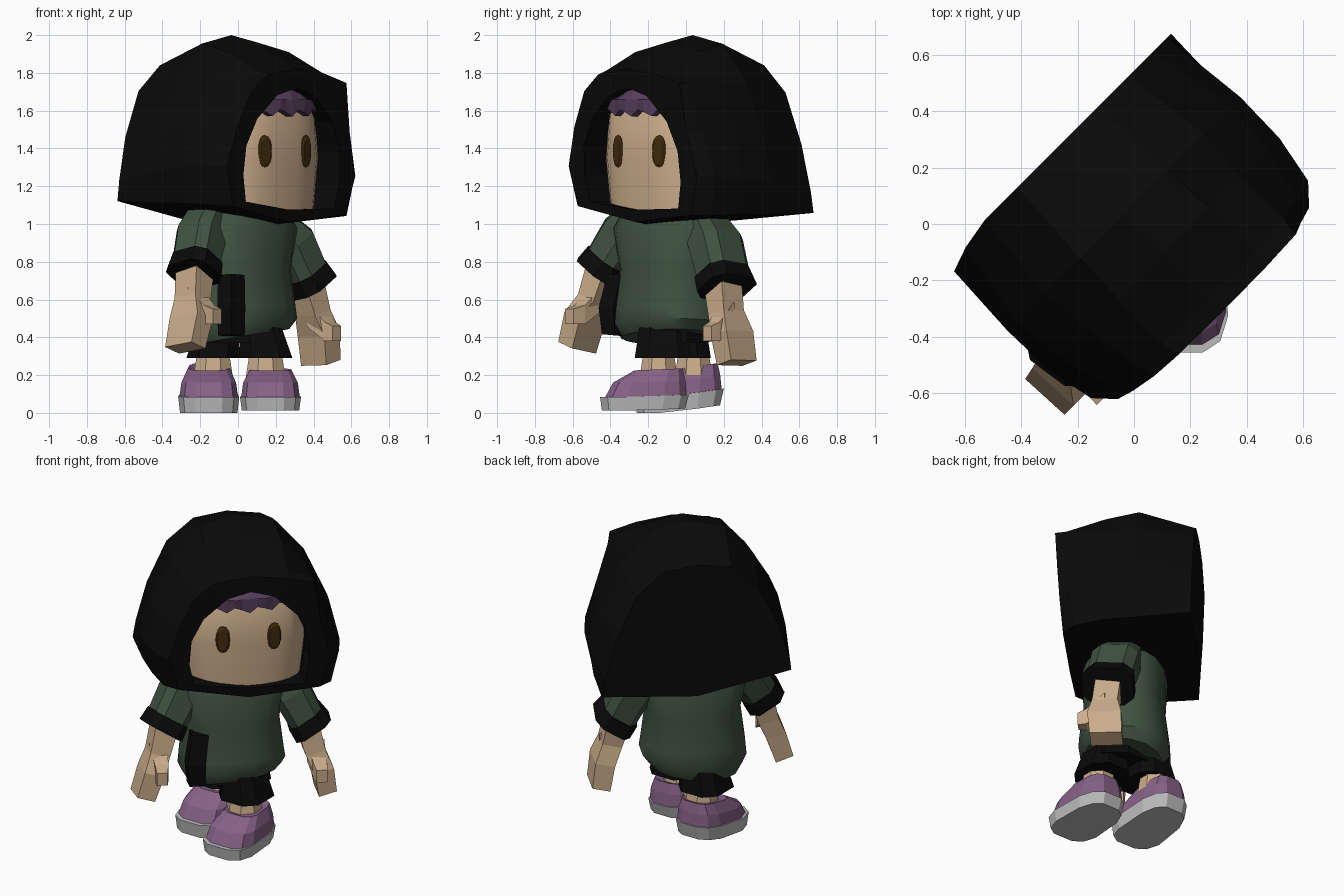
import bpy, bmesh, math
from math import sin, cos, pi, radians
from mathutils import Vector, Matrix

if "Cube" in bpy.data.objects:
    bpy.data.objects.remove(bpy.data.objects["Cube"])

TURN = Matrix.Rotation(radians(45), 4, 'Z')   # figure faces front right
mats = {}
COL = dict(black=(.003, .003, .003, 1), skin=(.60, .42, .26, 1), green=(.05, .085, .052, 1),
           purple=(.24, .12, .24, 1), fringe=(.10, .05, .11, 1), sole=(.5, .5, .5, 1),
           brown=(.055, .025, .004, 1))


def finish(name, bm, col, turn=True, smooth=None):
    bmesh.ops.recalc_face_normals(bm, faces=bm.faces)
    me = bpy.data.meshes.new(name)
    bm.to_mesh(me)
    bm.free()
    ob = bpy.data.objects.new(name, me)
    bpy.context.collection.objects.link(ob)
    if turn:
        me.transform(TURN)
    if col not in mats:
        mats[col] = bpy.data.materials.new(col)
        mats[col].diffuse_color = COL[col]
    me.materials.append(mats[col])
    if smooth:
        bpy.ops.object.select_all(action='DESELECT')
        ob.select_set(True)
        bpy.context.view_layer.objects.active = ob
        bpy.ops.object.shade_smooth_by_angle(angle=radians(smooth))
    return ob


def loft(name, rings, col, turn=True, smooth=None):
    bm = bmesh.new()
    vs = [[bm.verts.new(p) for p in r] for r in rings]
    n = len(rings[0])
    for a, b in zip(vs, vs[1:]):
        for i in range(n):
            j = (i + 1) % n
            bm.faces.new((a[i], a[j], b[j], b[i]))
    bm.faces.new(vs[0])
    bm.faces.new(vs[-1])
    return finish(name, bm, col, turn, smooth)


def oval(a, b, n, e=1.0, start=0.0):
    # superellipse outline, e < 1 makes it boxier
    out = []
    for i in range(n):
        t = start + 2 * pi * i / n
        c, s = cos(t), sin(t)
        out.append((a * math.copysign(abs(c) ** e, c), b * math.copysign(abs(s) ** e, s)))
    return out


def stack(name, levels, col, n, e, turn=True, smooth=None):
    # levels: (x, y, z, half width, half depth)
    loft(name, [[(x + p, y + q, z) for p, q in oval(a, b, n, e, pi / n)]
                for x, y, z, a, b in levels], col, turn, smooth)


def limb(name, stations, col, n=4, e=1.0, turn=True):
    # stations: (point, half size across, half size front to back)
    pts = [Vector(s[0]) for s in stations]
    ax = (pts[-1] - pts[0]).normalized()
    side = Vector((0, 1, 0)).cross(ax).normalized()
    dep = ax.cross(side)
    k = 1.414 if n == 4 else 1
    loft(name, [[p + side * u + dep * v for u, v in oval(a * k, b * k, n, e, pi / n)]
                for p, (_, a, b) in zip(pts, stations)], col, turn)


# hood: sections from the back to the opening, half profiles mirrored
def hood_ring(v, half, lean, bump=0):
    full = half + [(-u, z) for u, z in half[-2:0:-1]]
    out = []
    for i, (u, z) in enumerate(full):
        y = v + lean * (1.3 - z) - (.35 * max(0, -u - .42) if v > .3 else 0)
        b = bump if i == 2 else 0
        roll = .055 * u * min(1, max(0, (1.8 - z) / .5))     # slight tilt of the lower rim
        out.append((u + b, y, z - roll + b))
    return out


opening = [(0, 1.72), (.14, 1.68), (.28, 1.55), (.35, 1.40), (.36, 1.24), (.33, 1.10), (0, 1.075)]
loft("hood", [
    hood_ring(.385, [(0, 1.87), (.2, 1.84), (.36, 1.70), (.48, 1.44), (.55, 1.2), (.57, 1.09), (0, 1.02)], 0),
    hood_ring(.05, [(0, 2.0), (.22, 1.955), (.40, 1.75), (.54, 1.46), (.585, 1.25), (.56, 1.08), (0, 1.0)], 0),
    hood_ring(-.15, [(0, 1.96), (.23, 1.91), (.38, 1.74), (.52, 1.5), (.58, 1.27), (.54, 1.08), (0, 1.0)], 0),
    hood_ring(-.33, [(0, 1.84), (.23, 1.81), (.35, 1.71), (.47, 1.5), (.545, 1.28), (.50, 1.07), (0, 1.0)], .08, .04),
    hood_ring(-.40, [(0, 1.82), (.22, 1.79), (.33, 1.70), (.42, 1.5), (.48, 1.28), (.42, 1.07), (0, 1.01)], .08, .05),
    hood_ring(-.405, opening, .08),
    hood_ring(-.22, opening, 0)], "black")

# head and face
stack("head", [(0, -.07, 1.06, .27, .26), (0, -.055, 1.075, .36, .30), (0, -.055, 1.35, .39, .315),
               (0, -.05, 1.6, .37, .31), (0, -.03, 1.74, .24, .25)], "skin", 24, .75, smooth=35)
for side, label in ((-1, "right"), (1, "left")):
    yaw = Matrix.Rotation(side * radians(10), 4, 'Z')
    rings = []
    for y, k in ((.04, 1), (-.006, 1), (-.014, .8)):
        rings.append([yaw @ Vector((a * k, y, b * k)) + Vector((side * .153, -.352, 1.385))
                      for a, b in oval(.042, .085, 16, .85)])
    loft(label + "_eye", rings, "brown")

# fringe with a ragged lower edge
bm = bmesh.new()
prev = None
N = 12
for i in range(N + 1):
    u = -.27 + .54 * i / N
    y = -.41 + .8 * u * u
    low = 1.57 + (0, .035, .02)[i % 3] + .15 * u * u
    row = [bm.verts.new((u, y, low)), bm.verts.new((u, y - .015 * (i % 4 == 0), 1.66)),
           bm.verts.new((u, y + .05, 1.75 - .5 * abs(u))), bm.verts.new((u, y + .06, low))]
    if prev:
        for k in range(4):
            m = (k + 1) % 4
            bm.faces.new((prev[k], prev[m], row[m], row[k]))
    else:
        bm.faces.new(row)
    prev = row
bm.faces.new(prev)
finish("fringe", bm, "fringe")

# shirt body with an uneven hem, and its dark side panel
shirt = []
for z, a, b, dip in ((1.07, .27, .21, 0), (.98, .33, .25, 0), (.76, .28, .24, 0),
                     (.56, .305, .265, 0), (.47, .315, .27, .02), (.40, .27, .235, .03)):
    shirt.append([(-.05 + p, -.06 + q, z - dip * q / b + dip * p / a)
                  for p, q in oval(a, b, 16, .85, pi / 16)])
loft("shirt", shirt, "green", smooth=40)
limb("shirt_side_panel", [((-.27, -.22, .73), .05, .05), ((-.30, -.25, .55), .055, .05),
                          ((-.29, -.24, .41), .05, .05)], "black")

# arms: sleeve, cuff, forearm with mitten hand and thumb
arms = {
    "right": dict(top=(-.29, -.06, 1.04), mid=(-.36, -.09, .95), cuff=(-.465, -.145, .77), wide=.12,
                  hand=[(-.46, -.14, .78), (-.51, -.17, .60), (-.555, -.205, .50), (-.605, -.21, .345)],
                  thumb=[(-.51, -.18, .60), (-.505, -.29, .52), (-.515, -.36, .51)]),
    "left": dict(top=(.20, -.05, 1.01), mid=(.30, -.08, .90), cuff=(.40, -.11, .70), wide=.14,
                 hand=[(.38, -.11, .72), (.43, -.13, .53), (.475, -.13, .42), (.50, -.12, .265)],
                 thumb=[(.44, -.13, .52), (.45, -.24, .43), (.45, -.29, .42)])}
for label, d in arms.items():
    top, mid, cuff = (Vector(d[k]) for k in ("top", "mid", "cuff"))
    w = d["wide"]
    ax = (cuff - top).normalized()
    limb(label + "_sleeve", [(top, .09, .12), (mid, .12, w + .005), (cuff, .11, w)], "green", 8, .6)
    limb(label + "_cuff", [(cuff - ax * .045, .12, w + .01), (cuff + ax * .045, .128, w + .02)],
         "black", 8, .6)
    sizes = ((.07, .075), (.06, .075), (.06, .10), (.055, .095))
    limb(label + "_arm_and_hand", [(p, a, b) for p, (a, b) in zip(d["hand"], sizes)], "skin")
    th = [Vector(p) for p in d["thumb"]]
    loft(label + "_thumb", [[p + Vector((x * k, 0, z * k)) for x, z in
                             ((-.04, -.05), (.04, -.05), (.04, .05), (-.04, .05))]
                            for p, k in zip(th, (1.3, 1, .8))], "skin")

# shorts, legs and shoes, mid-stride
stack("shorts_waist", [(0, -.08, .50, .22, .18), (.01, -.08, .37, .24, .18)], "black", 8, .8, turn=False)
feet = {"right": (-.155, -.04, .15), "left": (.172, -.225, .04)}
for label, (x, y, lift) in feet.items():
    hx = x * .85
    hy = -.02 if label == "right" else -.12
    stack(label + "_shorts_leg", [(hx * .8, hy, .48, .11, .13), (hx, hy, .29, .15, .16)],
          "black", 8, .7, turn=False)
    stack(label + "_leg", [(hx, hy, .42, .09, .09), (hx, y + .08, .33, .09, .085),
                           (hx, y + .08, .18, .115, .11)], "skin", 8, 1, turn=False)

    def foot_ring(z, cy, w, l):
        out = []
        for p, q in oval(w, l, 12, .6, pi / 12):
            q += cy
            p *= 1 - .15 * max(0, q) / .22         # narrower heel
            out.append((x + p, y + q, z + lift * max(0, q + .05)))
        return out

    loft(label + "_sole", [foot_ring(0.0 if label == "right" else .012, 0, .155, .225),
                           foot_ring(.085, .005, .165, .24)], "sole", turn=False)
    loft(label + "_shoe", [foot_ring(.07, .01, .16, .225), foot_ring(.16, .03, .148, .195),
                           foot_ring(.225, .08, .115, .13), foot_ring(.215, .08, .09, .10)],
         "purple", turn=False)

for m in bpy.data.materials:
    if m.users and not m.is_grease_pencil:
        m.use_nodes = True
        m.node_tree.nodes["Principled BSDF"].inputs["Base Color"].default_value = m.diffuse_color
